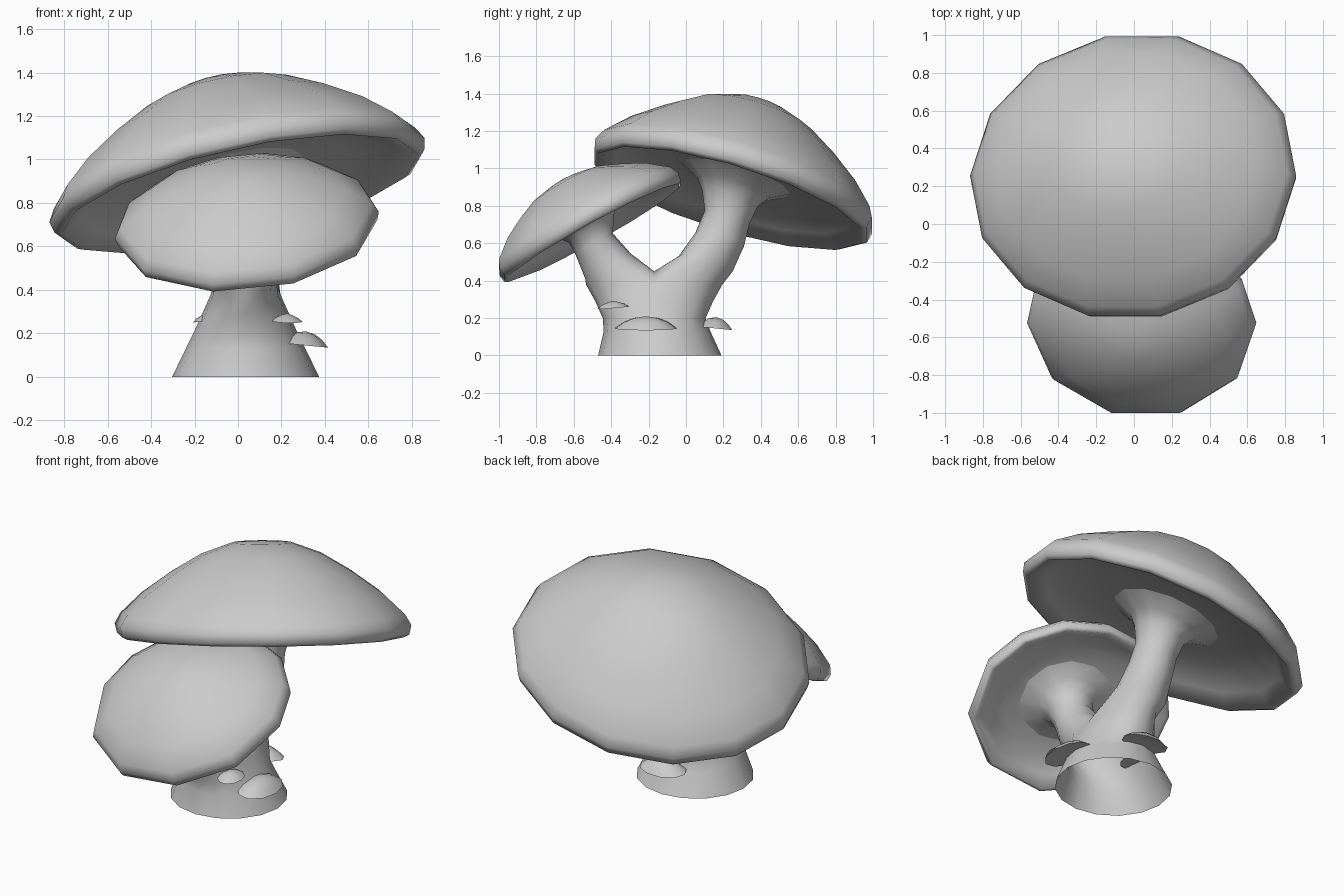
import bpy, bmesh
from math import sin, cos, radians, pi
from mathutils import Vector

if "Cube" in bpy.data.objects:
    bpy.data.objects.remove(bpy.data.objects["Cube"])


def frame(normal):
    n = Vector(normal).normalized()
    u = Vector((0, 1, 0)).cross(n).normalized()
    return u, n.cross(u), n


def ring(bm, centre, axes, ru, rv, angles):
    u, v, n = axes
    c = Vector(centre)
    return [bm.verts.new(c + u * ru * cos(a) + v * rv * sin(a)) for a in angles]


def bridge(bm, a, b):
    k = len(a)
    for i in range(k):
        j = (i + 1) % k
        bm.faces.new((a[i], a[j], b[j], b[i]))


def finish(bm, name, angle):
    bmesh.ops.recalc_face_normals(bm, faces=bm.faces)
    me = bpy.data.meshes.new(name)
    bm.to_mesh(me)
    bm.free()
    me.shade_smooth()
    me.set_sharp_from_angle(angle=radians(angle))
    ob = bpy.data.objects.new(name, me)
    bpy.context.collection.objects.link(ob)
    return ob


def half_steps(back, front):
    # angles with separate segment counts for the back and front halves
    return [pi * i / back for i in range(back)] + [pi + pi * i / front for i in range(front)]


def cap(name, centre, normal, ru, rv, profile, angles, sharp=75, closed=False):
    # profile of (radius factor, height) from underside, round the rim, to the apex
    bm = bmesh.new()
    axes = frame(normal)
    c = Vector(centre)
    prev = None
    for r, h in profile:
        cur = ring(bm, c + axes[2] * h, axes, ru * r, rv * r, angles)
        if prev:
            bridge(bm, prev, cur)
        elif closed:
            bm.faces.new(cur)
        prev = cur
    tip = bm.verts.new(c + axes[2] * (profile[-1][1] + 0.01))
    for i in range(len(prev)):
        bm.faces.new((prev[i], prev[(i + 1) % len(prev)], tip))
    return finish(bm, name, sharp)


# Caps
BIG_C, BIG_N = Vector((0.01, 0.235, 0.84)), (-0.225, 0.30, 1)
SMALL_C, SMALL_N = Vector((0.045, -0.50, 0.655)), (-0.10, -0.55, 1)
cap("large_cap", BIG_C, BIG_N, 0.885, 0.79,
    [(0.33, 0.115), (0.6, 0.11), (0.84, 0.06), (0.95, 0.0), (0.985, 0.015), (1.0, 0.07),
     (0.96, 0.13), (0.81, 0.25), (0.61, 0.37), (0.41, 0.47), (0.2, 0.535)], half_steps(7, 7))
cap("small_cap", SMALL_C, SMALL_N, 0.61, 0.565,
    [(0.45, 0.10), (0.65, 0.095), (0.84, 0.055), (0.95, 0.0), (0.985, 0.01), (1.0, 0.05),
     (0.96, 0.10), (0.77, 0.185), (0.57, 0.245), (0.37, 0.295), (0.16, 0.32)], half_steps(7, 5))

# Forked stem: shared trunk, then two branches split along a saddle
bm = bmesh.new()
flat = frame((0, 0, 1))
around = [2 * pi * i / 16 for i in range(16)]
prev = None
for y, z, rx, ry in [(-0.14, 0, 0.338, 0.33), (-0.155, 0.13, 0.275, 0.285),
                     (-0.17, 0.2, 0.24, 0.275), (-0.17, 0.29, 0.20, 0.315),
                     (-0.17, 0.38, 0.16, 0.365)]:
    cur = ring(bm, (0.035, y, z), flat, rx, ry, around)
    if prev:
        bridge(bm, prev, cur)
    prev = cur
saddle = [bm.verts.new((x, -0.17, z)) for x, z in [(0.115, 0.43), (0.035, 0.45), (-0.045, 0.43)]]


def branch(start, first_angle, normal, rings):
    axes = frame(normal)
    angles = [first_angle + 2 * pi * i / 12 for i in range(12)]
    last = start
    for p, ru, rv in rings:
        nxt = ring(bm, p, axes, ru, rv, angles)
        bridge(bm, last, nxt)
        last = nxt


def on_axis(c, normal, h):
    return c + Vector(normal).normalized() * h


branch(prev[8:] + prev[:1] + saddle, radians(150), SMALL_N,
       [((0.035, -0.415, 0.475), 0.14, 0.14), ((0.035, -0.49, 0.595), 0.12, 0.115),
        (on_axis(SMALL_C, SMALL_N, 0.015), 0.135, 0.135),
        (on_axis(SMALL_C, SMALL_N, 0.07), 0.19, 0.18),
        (on_axis(SMALL_C, SMALL_N, 0.103), 0.30, 0.275)])
branch(prev[:9] + saddle[::-1], radians(-30), BIG_N,
       [((0.035, 0.105, 0.49), 0.145, 0.15), ((0.03, 0.18, 0.62), 0.13, 0.135),
        ((0.02, 0.22, 0.74), 0.125, 0.125), (on_axis(BIG_C, BIG_N, 0.0), 0.15, 0.155),
        (on_axis(BIG_C, BIG_N, 0.06), 0.20, 0.20), (on_axis(BIG_C, BIG_N, 0.118), 0.33, 0.31)])
finish(bm, "forked_stem", 75)

# Bracket mushrooms round the trunk
for name, c, n, rx, ry, h in [
        ("bracket_right", (0.305, -0.215, 0.145), (0.1, 0, 1), 0.11, 0.172, 0.065),
        ("bracket_front", (0.225, -0.39, 0.255), (0.03, -0.08, 1), 0.072, 0.09, 0.033),
        ("bracket_back", (0.05, 0.155, 0.145), (0, 0.1, 1), 0.15, 0.098, 0.06),
        ("bracket_left", (-0.15, -0.19, 0.255), (-0.08, 0, 1), 0.058, 0.09, 0.03)]:
    cap(name, c, n, rx, ry, [(0.5, h * 0.1), (1, 0), (0.72, h * 0.5), (0.4, h * 0.84)],
        half_steps(5, 5), 50, True)
